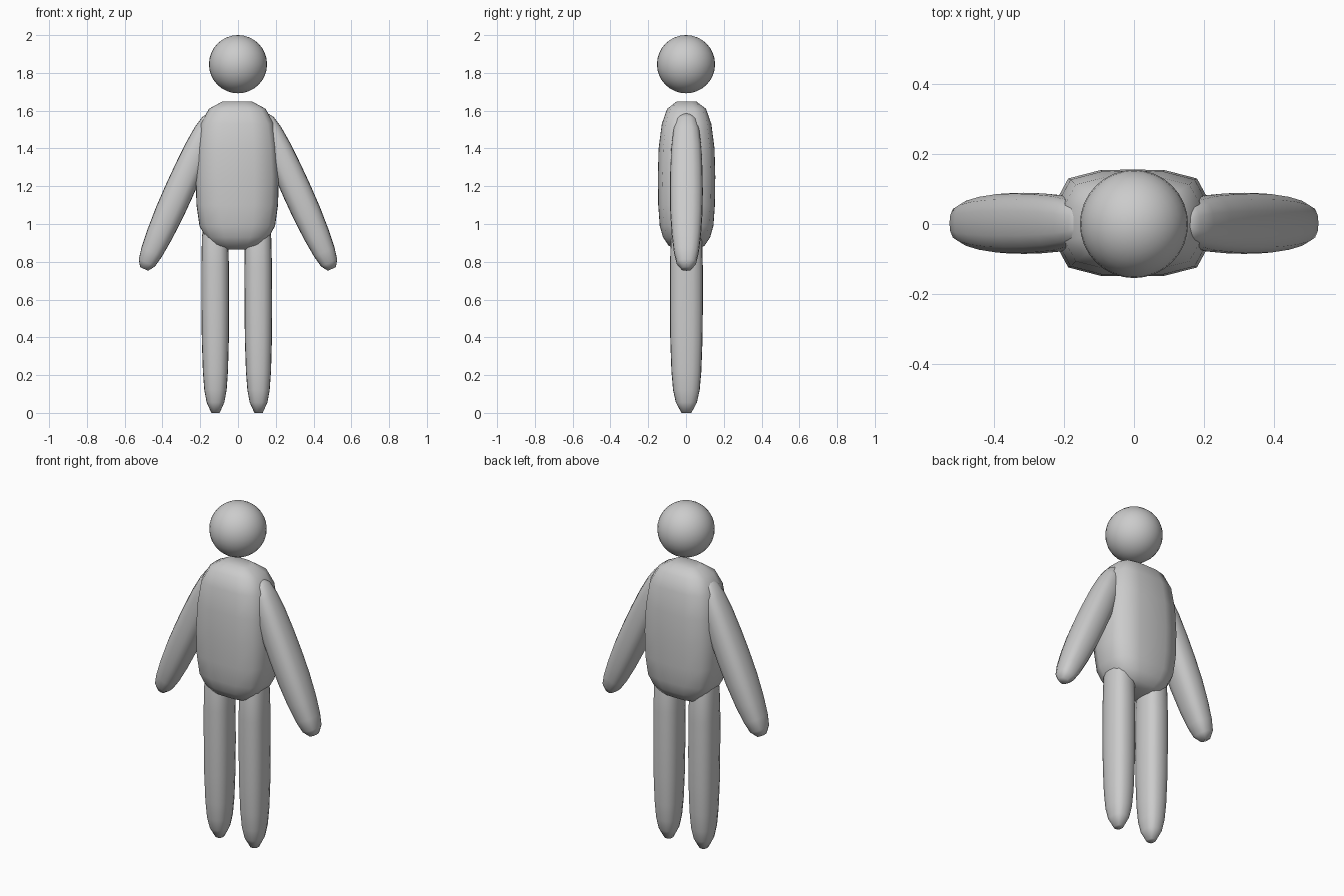
import bpy, math
from mathutils import Vector

if "Cube" in bpy.data.objects:
    bpy.data.objects.remove(bpy.data.objects["Cube"])


def loft(name, rings, exponent, sides=16):
    """Skin rounded-box rings; each ring is (centre, width axis, half width, half depth)."""
    verts, faces = [], []
    for centre, axis, hx, hy in rings:
        for i in range(sides):
            a = 2 * math.pi * i / sides
            c, s = math.cos(a), math.sin(a)
            r = (abs(c) ** exponent + abs(s) ** exponent) ** (-1 / exponent)
            verts.append(centre + axis * (c * r * hx) + Vector((0, s * r * hy, 0)))
    for k in range(len(rings) - 1):
        for i in range(sides):
            j = (i + 1) % sides
            a, b = k * sides, (k + 1) * sides
            faces.append((a + i, a + j, b + j, b + i))
    faces.append(tuple(reversed(range(sides))))
    faces.append(tuple(range((len(rings) - 1) * sides, len(rings) * sides)))
    mesh = bpy.data.meshes.new(name)
    mesh.from_pydata(verts, [], faces)
    mesh.shade_smooth()
    obj = bpy.data.objects.new(name, mesh)
    bpy.context.collection.objects.link(obj)
    return obj


def limb(name, low, high, half_w, half_d, taper):
    """Straight limb with tapered ends; taper is (fraction along, scale)."""
    low, high = Vector(low), Vector(high)
    d = (high - low).normalized()
    axis = Vector((d.z, 0, -d.x))
    rings = [(low.lerp(high, t), axis, half_w * s, half_d * s) for t, s in taper]
    return loft(name, rings, 2.8)


# Head
bpy.ops.mesh.primitive_uv_sphere_add(segments=32, ring_count=16, radius=0.154,
                                     location=(0, 0, 1.846))
bpy.context.object.name = "head"
bpy.ops.object.shade_smooth()

# Torso: z, half width, half depth
profile = [(0.866, 0.07, 0.05), (0.885, 0.125, 0.095), (0.93, 0.168, 0.125),
           (0.99, 0.2, 0.142), (1.1, 0.216, 0.15), (1.25, 0.22, 0.152),
           (1.4, 0.212, 0.148), (1.53, 0.194, 0.131), (1.61, 0.15, 0.103),
           (1.648, 0.08, 0.053)]
loft("torso", [(Vector((-0.004, 0.003, z)), Vector((1, 0, 0)), w, d)
               for z, w, d in profile], 3.8)

# Legs and arms
leg_taper = [(0, 0.3), (0.05, 0.64), (0.11, 0.81), (0.2, 0.91), (0.35, 0.98), (0.5, 1),
             (0.7, 1), (0.85, 0.95), (0.94, 0.7), (1, 0.3)]
arm_taper = [(0, 0.3), (0.04, 0.6), (0.11, 0.76), (0.22, 0.89), (0.36, 0.98), (0.5, 1),
             (0.64, 0.98), (0.78, 0.92), (0.89, 0.8), (0.96, 0.62), (1, 0.3)]
for side, label in ((-1, "left"), (1, "right")):
    limb(label + "_leg", (side * 0.114 - 0.005, 0.002, 0), (side * 0.114 - 0.008, 0.002, 1.1),
         0.073, 0.087, leg_taper)
    limb(label + "_arm", (side * 0.497, 0.002, 0.762), (side * 0.13, 0.002, 1.58),
         0.078, 0.087, arm_taper)
